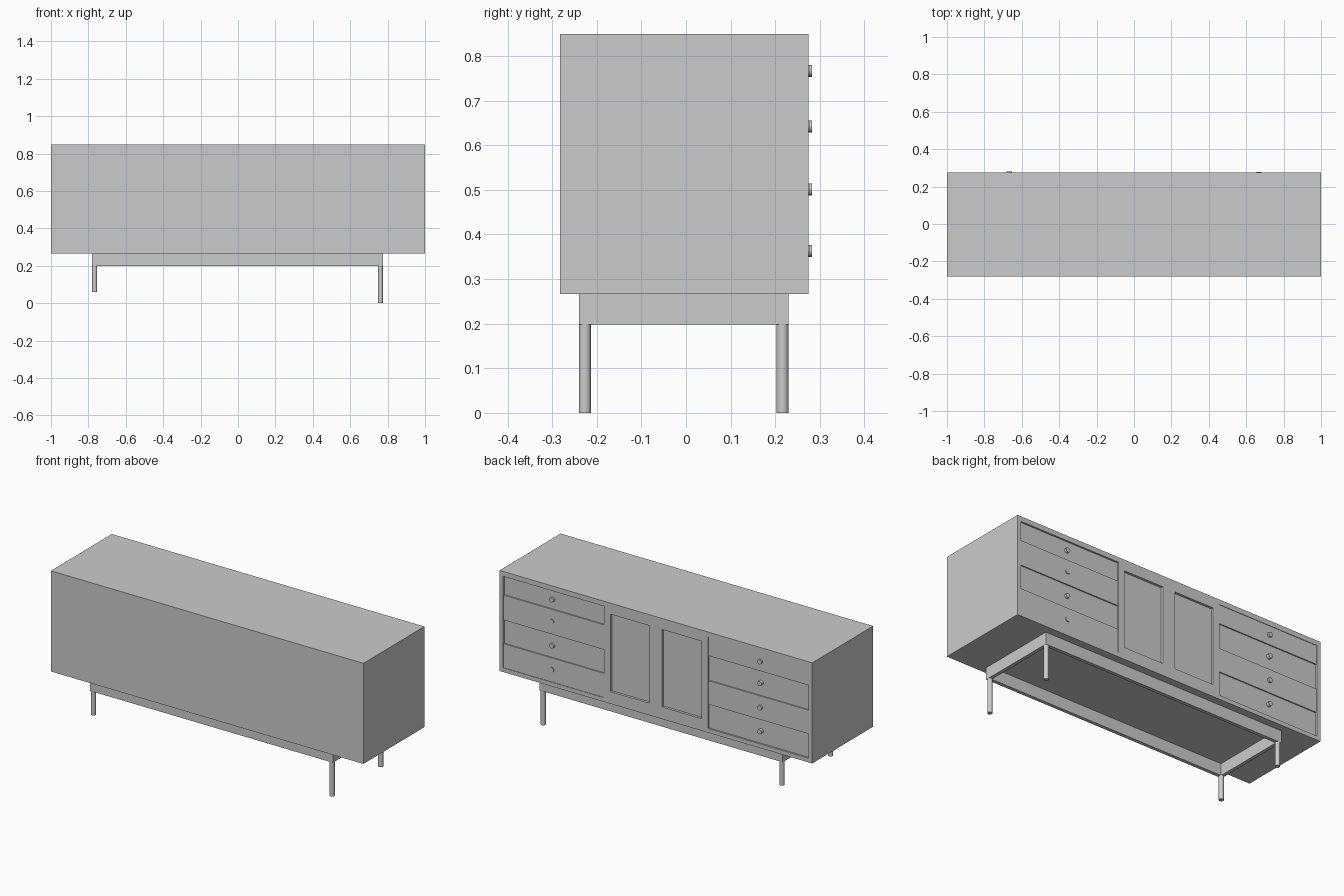
import bpy
import math

cube = bpy.data.objects.get("Cube")
if cube:
    bpy.data.objects.remove(cube, do_unlink=True)

grey = bpy.data.materials.new("plain grey")
grey.use_nodes = True
grey.diffuse_color = (0.6, 0.6, 0.6, 1)
grey.node_tree.nodes["Principled BSDF"].inputs["Base Color"].default_value = (0.6, 0.6, 0.6, 1)


def box(name, x, y, z):
    """Box between the given (low, high) ranges."""
    bpy.ops.mesh.primitive_cube_add(size=1)
    ob = bpy.context.object
    ob.name = name
    ob.location = [(a + b) / 2 for a, b in (x, y, z)]
    ob.scale = [b - a for a, b in (x, y, z)]
    bpy.ops.object.transform_apply(location=True, rotation=False, scale=True)
    ob.data.materials.append(grey)
    return ob


def cylinder(name, radius, depth, location, tilt=0):
    bpy.ops.mesh.primitive_cylinder_add(vertices=24, radius=radius, depth=depth,
                                        location=location, rotation=(tilt, 0, 0))
    ob = bpy.context.object
    ob.name = name
    ob.data.materials.append(grey)
    bpy.ops.object.shade_smooth_by_angle(angle=math.radians(40))
    return ob


BACK = 0.275      # plane of the drawer side
BAY = 0.014       # depth of the drawer bays
bounds = [0.82, 0.711, 0.567, 0.43, 0.291]
knob_heights = [0.767, 0.642, 0.501, 0.363]

# Cabinet body with drawer bays and recessed door panels
body = box("cabinet_body", (-1, 1), (-0.282, BACK), (0.267, 0.849))
openings = []
for side in (1, -1):
    openings.append((sorted((side * 0.333, side * 0.977)), (bounds[-1], bounds[0])))
    openings.append((sorted((side * 0.04, side * 0.292)), (0.337, 0.785)))
for x, z in openings:
    cutter = box("opening_cutter", x, (BACK - BAY, BACK + 0.1), z)
    cutter.hide_render = True
    mod = body.modifiers.new("opening", "BOOLEAN")
    mod.operation = "DIFFERENCE"
    mod.solver = "EXACT"
    mod.object = cutter
    bpy.context.view_layer.objects.active = body
    bpy.ops.object.modifier_apply(modifier=mod.name)
    bpy.data.objects.remove(cutter, do_unlink=True)

# Drawer fronts at alternating depths, each with a round knob
for side, label, knob_end in ((1, "left", 0.277), (-1, "right", 0.282)):
    for i, knob_z in enumerate(knob_heights):
        deep = (i % 2 == 0) == (side == 1)
        front = BACK - (0.01 if deep else 0.003)
        box(f"{label}_drawer_{i + 1}", sorted((side * 0.333, side * 0.977)),
            (BACK - BAY - 0.01, front), (bounds[i + 1], bounds[i]))
        cylinder(f"{label}_knob_{i + 1}", 0.0135, 0.03,
                 (side * 0.667, knob_end - 0.015, knob_z), math.pi / 2)

# Base frame of four rails
X0, X1, Y0, Y1 = -0.78, 0.775, -0.24, 0.23
T = 0.02
rail_z = (0.198, 0.267)
box("front_rail", (X0, X1), (Y0, Y0 + T), rail_z)
box("back_rail", (X0, X1), (Y1 - T, Y1), rail_z)
box("right_rail", (X0, X0 + T), (Y0 + T, Y1 - T), rail_z)
box("left_rail", (X1 - T, X1), (Y0 + T, Y1 - T), rail_z)

# Round legs, the right pair shorter
R = 0.0135
for label, x, foot in (("right", X0 + R, 0.06), ("left", X1 - R, 0)):
    for end, y in (("front", Y0 + R), ("back", Y1 - R)):
        cylinder(f"{end}_{label}_leg", R, 0.2 - foot, (x, y, (0.2 + foot) / 2))
